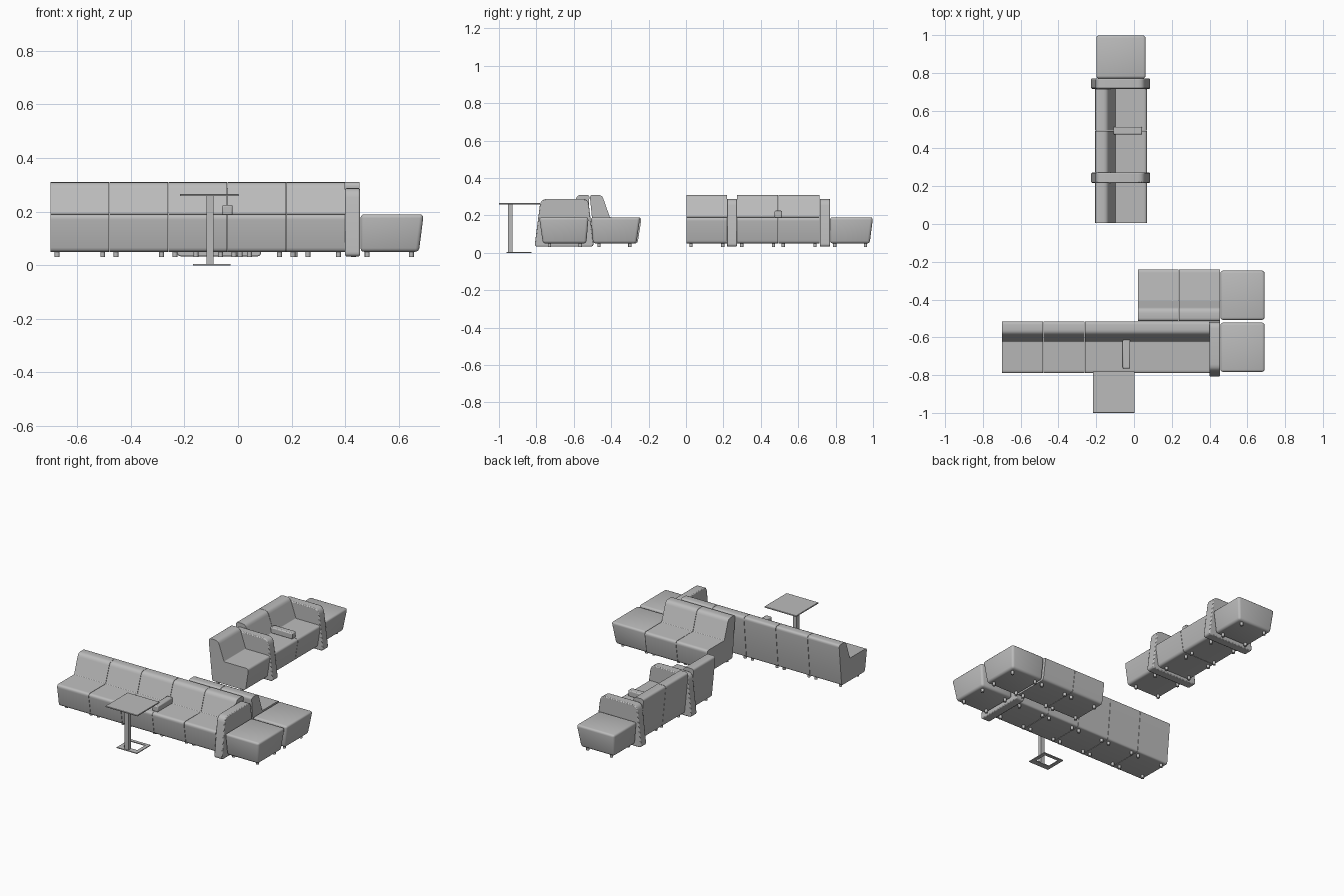
import bpy, bmesh, math
from mathutils import Vector, Matrix

cube = bpy.data.objects.get("Cube")
if cube:
    bpy.data.objects.remove(cube, do_unlink=True)

grey = bpy.data.materials.new("plain_grey")
grey.use_nodes = True
grey.diffuse_color = (0.5, 0.5, 0.5, 1)
grey.node_tree.nodes["Principled BSDF"].inputs["Base Color"].default_value = (0.5, 0.5, 0.5, 1)

SEAT, BOTTOM, DEPTH = 0.19, 0.05, 0.278


def finish(name, bm, place=Matrix(), bevel=0):
    """Turn a bmesh into a placed, smooth shaded object."""
    bmesh.ops.recalc_face_normals(bm, faces=bm.faces)
    me = bpy.data.meshes.new(name)
    bm.to_mesh(me)
    bm.free()
    me.materials.append(grey)
    for p in me.polygons:
        p.use_smooth = True
    me.set_sharp_from_angle(angle=math.radians(35))
    ob = bpy.data.objects.new(name, me)
    ob.matrix_world = place
    bpy.context.collection.objects.link(ob)
    if bevel:
        mod = ob.modifiers.new("soft_edge", 'BEVEL')
        mod.width, mod.segments = bevel, 2
        mod.limit_method = 'ANGLE'
        mod.angle_limit = math.radians(40)
    return ob


def rounded(points, steps=4):
    """Round each (depth, height, radius) corner with a quadratic arc."""
    out = []
    for i, (d, z, r) in enumerate(points):
        c = Vector((d, z))
        a = Vector(points[i - 1][:2]) - c
        b = Vector(points[(i + 1) % len(points)][:2]) - c
        p, q = c + a.normalized() * r, c + b.normalized() * r
        for k in range(steps + 1):
            t = k / steps
            out.append(p * (1 - t) ** 2 + c * 2 * t * (1 - t) + q * t * t)
    return out


def extrude(name, points, x0, x1, place, bevel=0):
    """Sweep a side profile along the width; depth runs to the front."""
    bm = bmesh.new()
    face = bm.faces.new([bm.verts.new((x0, -p.x, p.y)) for p in rounded(points)])
    new = bmesh.ops.extrude_face_region(bm, geom=[face])["geom"]
    bmesh.ops.translate(bm, vec=(x1 - x0, 0, 0),
                        verts=[g for g in new if isinstance(g, bmesh.types.BMVert)])
    return finish(name, bm, place, bevel)


def block(name, lo, hi, place=Matrix(), bevel=0):
    bm = bmesh.new()
    bmesh.ops.create_cube(bm, size=1)
    lo, hi = Vector(lo), Vector(hi)
    for v in bm.verts:
        v.co = (lo + hi) / 2 + v.co * (hi - lo)
    return finish(name, bm, place, bevel)


def feet(xs, place):
    bm = bmesh.new()
    for x in xs:
        for d in (0.05, 0.215):
            bmesh.ops.create_cone(bm, cap_ends=True, segments=12, radius1=0.009,
                                  radius2=0.009, depth=0.024,
                                  matrix=Matrix.Translation((x, -d, 0.042)))
    finish("feet", bm, place)


def seat_module(x0, x1, place):
    profile = [(0.026, BOTTOM, 0.012), (DEPTH - 0.022, BOTTOM, 0.016),
               (DEPTH, SEAT, 0.02), (0.108, SEAT, 0.004),
               (0.066, 0.31, 0.022), (0, 0.31, 0.018)]
    extrude("seat_module", profile, x0 + 0.001, x1 - 0.001, place)
    mid = (x0 + x1) / 2
    feet((mid - 0.085, mid + 0.085), place)


def arm_panel(x0, x1, place):
    profile = [(-0.022, 0.033, 0.018), (0.295, 0.033, 0.018),
               (0.262, 0.288, 0.035), (0.008, 0.288, 0.03)]
    extrude("arm_panel", profile, x0, x1, place, 0.005)


def ottoman(inner, outer, place):
    """Backless end seat, tapering towards the floor on its outer sides."""
    s = 1 if outer > inner else -1
    bm = bmesh.new()
    bmesh.ops.create_cube(bm, size=1)
    for v in bm.verts:
        low = v.co.z < 0
        x = inner if v.co.x * s < 0 else outer - s * 0.018 * low
        d = DEPTH - 0.008 - 0.02 * low if v.co.y < 0 else 0.006 + 0.012 * low
        v.co = (x, -d, BOTTOM if low else SEAT)
    bmesh.ops.bevel(bm, geom=bm.edges[:], offset=0.014, segments=3,
                    profile=0.5, affect='EDGES')
    finish("ottoman", bm, place)
    feet((inner + s * 0.025, inner + s * 0.19), place)


def small_armrest(x, place):
    block("small_armrest", (x - 0.02, -0.25, SEAT - 0.003),
          (x + 0.02, -0.098, 0.225), place, 0.006)


# Long front row, facing the front
front = Matrix.Translation((-0.70, -0.515, 0))
for i in range(5):
    seat_module(0.22 * i, 0.22 * (i + 1), front)
arm_panel(1.10, 1.155, front)
ottoman(1.157, 1.393, front)
small_armrest(0.66, front)

# Short pair behind it, back to back
rear = Matrix.Translation((0.455, -0.515, 0)) @ Matrix.Rotation(math.pi, 4, 'Z')
for i in range(2):
    seat_module(0.218 * i, 0.218 * (i + 1), rear)
ottoman(-0.002, -0.238, rear)

# Separate row, facing the side
side = Matrix.Translation((-0.207, 0, 0)) @ Matrix.Rotation(math.pi / 2, 4, 'Z')
seat_module(0.003, 0.22, side)
arm_panel(0.218, 0.272, side)
seat_module(0.272, 0.494, side)
seat_module(0.494, 0.716, side)
arm_panel(0.716, 0.77, side)
ottoman(0.77, 1.0, side)
small_armrest(0.494, side)

# Side table: top, post and open square foot
block("table_top", (-0.217, -1.0, 0.258), (0.003, -0.78, 0.266), bevel=0.002)
block("table_post", (-0.117, -0.953, 0.004), (-0.091, -0.928, 0.26))
for name, lo, hi in (("base_front", (-0.168, -0.96), (-0.028, -0.925)),
                     ("base_back", (-0.168, -0.845), (-0.028, -0.825)),
                     ("base_right", (-0.168, -0.925), (-0.146, -0.845)),
                     ("base_left", (-0.05, -0.925), (-0.028, -0.845))):
    block("table_" + name, (*lo, 0), (*hi, 0.005))
